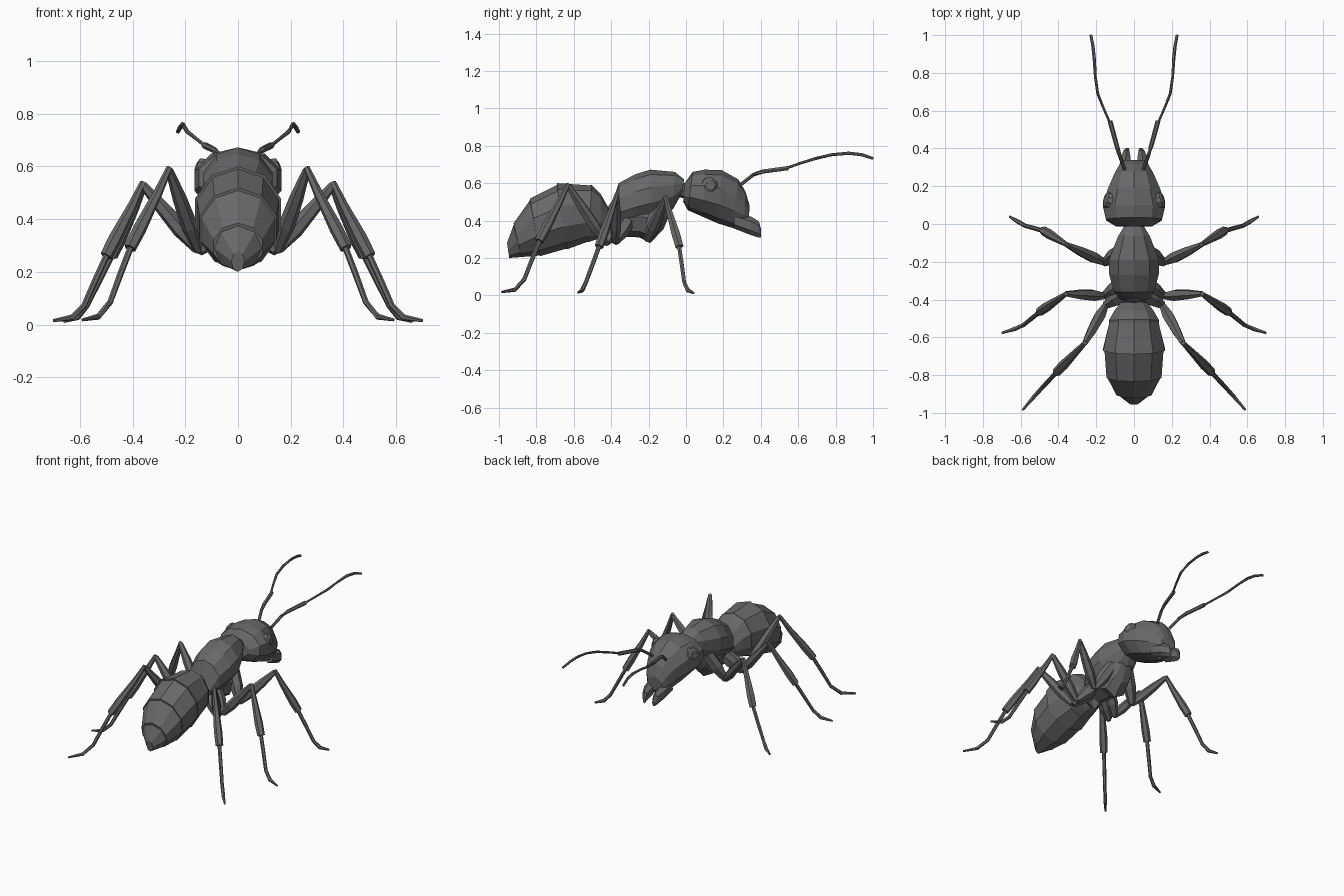
import bpy, bmesh, math
from mathutils import Vector

cube = bpy.data.objects.get("Cube")
if cube:
    bpy.data.objects.remove(cube, do_unlink=True)

shell = bpy.data.materials.new("dark_grey_shell")
shell.use_nodes = True
grey = (0.14, 0.14, 0.14, 1)
shell.diffuse_color = grey
bsdf = next(n for n in shell.node_tree.nodes if n.type == 'BSDF_PRINCIPLED')
bsdf.inputs["Base Color"].default_value = grey
bsdf.inputs["Roughness"].default_value = 0.7


def skin(name, rings):
    """Join rings of points into a closed, flat-shaded object."""
    bm = bmesh.new()
    loops = [[bm.verts.new(p) for p in ring] for ring in rings]
    n = len(loops[0])
    for a, b in zip(loops, loops[1:]):
        for i in range(n):
            j = (i + 1) % n
            bm.faces.new((a[i], a[j], b[j], b[i]))
    bm.faces.new(loops[0])
    bm.faces.new(loops[-1])
    bmesh.ops.recalc_face_normals(bm, faces=bm.faces)
    mesh = bpy.data.meshes.new(name)
    bm.to_mesh(mesh)
    bm.free()
    mesh.materials.append(shell)
    obj = bpy.data.objects.new(name, mesh)
    bpy.context.collection.objects.link(obj)


def body(name, sections, sides=10, x=lambda i: 0):
    """Each section: top y, top z, bottom y, bottom z, half width."""
    rings = []
    for k, (ty, tz, by, bz, w) in enumerate(sections):
        top, low = Vector((x(k), ty, tz)), Vector((x(k), by, bz))
        mid, up = (top + low) / 2, (top - low) / 2
        angles = [2 * math.pi * i / sides + math.pi / 2 for i in range(sides)]
        rings.append([mid + up * math.sin(a) + Vector((w * math.cos(a), 0, 0)) for a in angles])
    skin(name, rings)


def limb(name, points, radii, side, sides=6):
    """Tapered tube through a path, placed on the given side."""
    pts = [Vector((side * p[0], p[1], p[2])) for p in points]
    rings = []
    for k, p in enumerate(pts):
        t = (pts[min(k + 1, len(pts) - 1)] - pts[max(k - 1, 0)]).normalized()
        u = t.cross(Vector((0, 1, 0.3))).normalized()
        v = t.cross(u)
        angles = [2 * math.pi * i / sides for i in range(sides)]
        rings.append([p + radii[k] * (u * math.cos(a) + v * math.sin(a)) for a in angles])
    skin(name, rings)


# Abdomen in overlapping segments
body("abdomen_front", [(-.41, .46, -.43, .33, .075), (-.455, .54, -.46, .305, .108),
                       (-.505, .59, -.52, .285, .14), (-.52, .588, -.53, .285, .138),
                       (-.69, .60, -.64, .245, .172)])
body("abdomen_middle", [(-.66, .57, -.62, .26, .15), (-.69, .59, -.64, .25, .164),
                        (-.835, .518, -.78, .21, .153)])
body("abdomen_rear", [(-.81, .50, -.76, .23, .13), (-.835, .508, -.78, .213, .147),
                      (-.922, .385, -.88, .205, .097)])
body("abdomen_tip", [(-.90, .38, -.87, .21, .07), (-.922, .375, -.88, .205, .09),
                     (-.957, .28, -.945, .20, .025)], 8)

# Waist node
body("waist", [(-.33, .44, -.33, .33, .045), (-.38, .52, -.375, .28, .055),
               (-.40, .50, -.395, .28, .055), (-.45, .42, -.45, .34, .035)], 8)

# Neck joining head and thorax
body("neck", [(-.07, .61, -.07, .53, .04), (.05, .59, .04, .51, .04)], 8)

# Thorax: upper shell and narrower underside
body("thorax", [(-.01, .62, -.02, .55, .055), (-.06, .66, -.07, .46, .088),
                (-.19, .672, -.18, .40, .138), (-.27, .648, -.26, .38, .138),
                (-.36, .60, -.355, .36, .112), (-.405, .46, -.395, .37, .075)])
body("thorax_underside", [(-.06, .58, -.08, .45, .05), (-.11, .56, -.12, .355, .08),
                          (-.19, .55, -.19, .28, .10), (-.25, .53, -.25, .31, .10),
                          (-.37, .50, -.37, .315, .075)], 8)

# Head
body("head", [(-.01, .595, -.015, .50, .10), (.035, .66, .01, .455, .155),
              (.10, .672, .09, .42, .173), (.19, .67, .17, .385, .147),
              (.28, .62, .25, .36, .108), (.318, .555, .31, .36, .08),
              (.34, .48, .335, .385, .055)])

# Leg joints: hip, femur base, knee, ankle, tarsus bend, heel, foot tip
legs = {
    "front": [(.06, -.14, .47), (.155, -.205, .295), (.355, -.11, .52), (.48, -.035, .26),
              (.575, -.01, .07), (.61, .01, .027), (.66, .04, .012)],
    "middle": [(.05, -.31, .40), (.155, -.38, .285), (.36, -.37, .53), (.50, -.465, .26),
               (.585, -.535, .07), (.63, -.555, .027), (.70, -.577, .015)],
    "rear": [(.04, -.36, .38), (.15, -.43, .28), (.26, -.63, .585), (.41, -.785, .29),
             (.485, -.865, .085), (.53, -.915, .03), (.59, -.985, .018)],
}

for side, tag in ((1, "left"), (-1, "right")):
    for pos, joints in legs.items():
        hip, base, knee, ankle, bend, heel, tip = map(Vector, joints)
        label = f"{tag}_{pos}_"
        limb(label + "coxa", [hip, hip.lerp(base, .5), base], (.04, .042, .022), side)
        limb(label + "femur", [base, base.lerp(knee, .3), base.lerp(knee, .65), knee],
             (.018, .032, .027, .015), side)
        limb(label + "tibia", [knee + Vector((0, 0, .01)), knee.lerp(ankle, .3),
                               knee.lerp(ankle, .75), ankle], (.012, .018, .026, .024), side)
        limb(label + "tarsus", [ankle.lerp(knee, .05), ankle.lerp(bend, .5), bend, heel, tip],
             (.012, .012, .011, .012, .006), side)

    # Feeler: straight base and long curved whip
    limb(tag + "_feeler_base", [(.05, .29, .59), (.075, .36, .645), (.09, .41, .662),
                                (.127, .545, .68)], (.009, .010, .012, .013), side)
    limb(tag + "_feeler_whip", [(.125, .53, .678), (.16, .61, .706), (.192, .69, .731),
                                (.205, .78, .752), (.21, .87, .76), (.217, .94, .752),
                                (.228, 1, .732)],
         (.007, .007, .008, .008, .009, .009, .008), side)

    # Jaw
    body(tag + "_jaw", [(.27, .44, .25, .36, .036), (.35, .42, .34, .325, .032),
                        (.39, .395, .385, .31, .018), (.402, .35, .40, .31, .010)],
         6, lambda k: side * (.05 - .005 * k))

    # Eye
    limb(tag + "_eye", [(.11, .118, .583), (.146, .128, .588), (.157, .131, .59)],
         (.046, .044, .028), side, 10)
